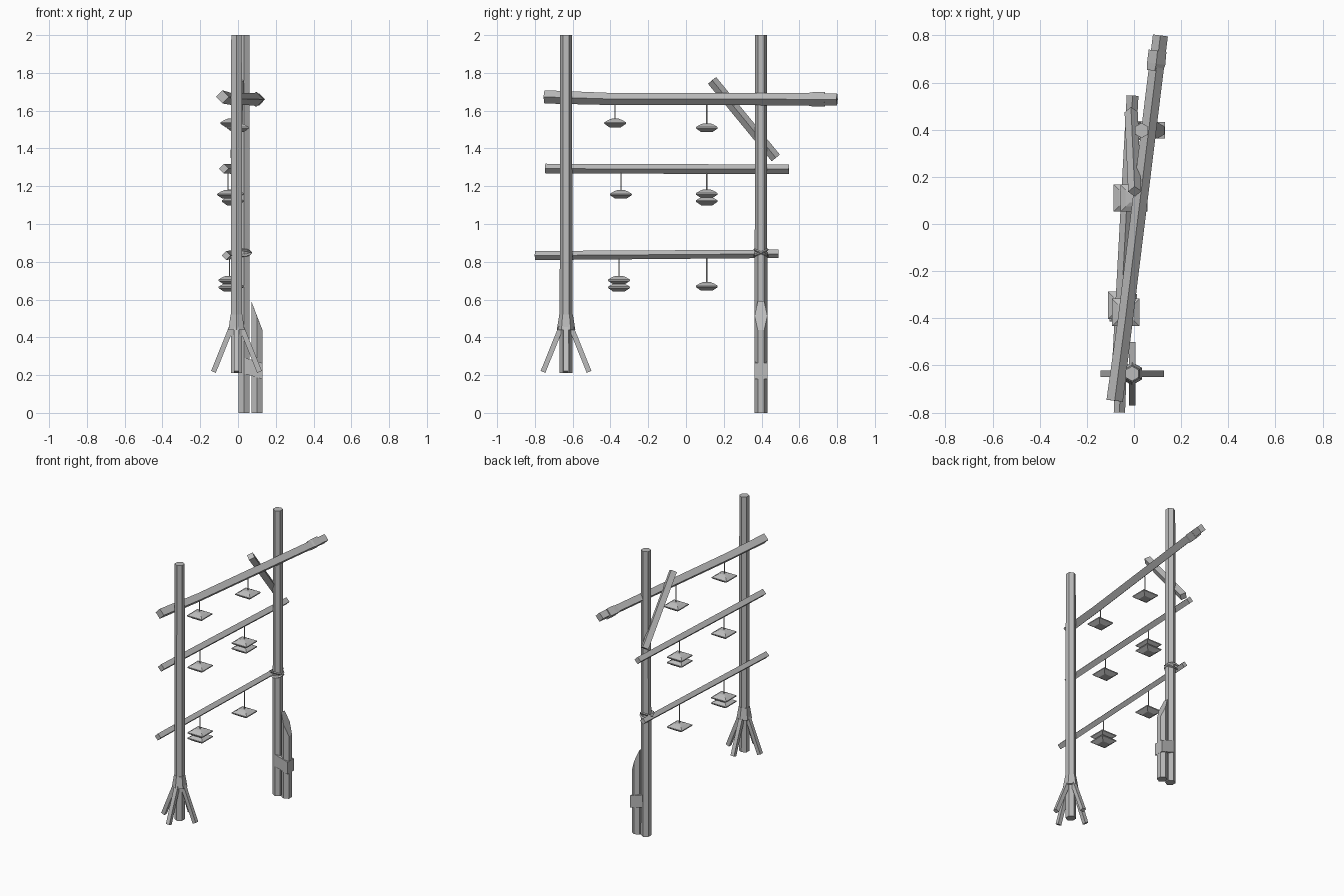
import bpy, bmesh
from math import cos, sin, pi, sqrt
from mathutils import Vector, Matrix

cube = bpy.data.objects.get("Cube")
if cube:
    bpy.data.objects.remove(cube, do_unlink=True)

grey = bpy.data.materials.new("plain_grey")
grey.use_nodes = True
grey.diffuse_color = (0.5, 0.5, 0.5, 1)
grey.node_tree.nodes["Principled BSDF"].inputs["Base Color"].default_value = (0.5, 0.5, 0.5, 1)


def finish(name, bm):
    bmesh.ops.recalc_face_normals(bm, faces=bm.faces[:])
    mesh = bpy.data.meshes.new(name)
    bm.to_mesh(mesh)
    bm.free()
    mesh.materials.append(grey)
    obj = bpy.data.objects.new(name, mesh)
    bpy.context.collection.objects.link(obj)
    return obj


def pole(name, points, radii, sides=6, phase=pi / 2):
    """Closed prism swept along points with one radius per point."""
    pts = [Vector(p) for p in points]
    d = (pts[-1] - pts[0]).normalized()
    ref = Vector((0, 1, 0)) if abs(d.z) > 0.99 else Vector((0, 0, 1))
    side = d.cross(ref).normalized()
    up = side.cross(d)
    bm = bmesh.new()
    rings = []
    for p, r in zip(pts, radii):
        angles = [phase + 2 * pi * i / sides for i in range(sides)]
        rings.append([bm.verts.new(p + r * (cos(a) * side + sin(a) * up)) for a in angles])
    for a, b in zip(rings, rings[1:]):
        for i in range(sides):
            j = (i + 1) % sides
            bm.faces.new((a[i], a[j], b[j], b[i]))
    bm.faces.new(rings[0])
    bm.faces.new(rings[-1])
    return finish(name, bm)


# Upright posts
FX, FY = -0.008, -0.635
BX, BY = 0.032, 0.397
pole("front_post", [(FX, FY, 0.21), (FX, FY, 2)], [0.034, 0.032])
pole("back_post", [(BX, BY, 0), (BX, BY, 2)], [0.034, 0.032])

# Flared collar and splayed feet of the front post
pole("front_collar", [(FX, FY, 0.44), (FX, FY, 0.52)], [0.049, 0.036])
for label, dx, dy in (("left", 1, 0), ("right", -1, 0), ("front", 0, -1), ("back", 0, 1)):
    start = (FX + 0.026 * dx, FY + 0.026 * dy, 0.455)
    end = (FX + 0.122 * dx, FY + 0.122 * dy, 0.217)
    pole(label + "_foot", [start, end], [0.019, 0.019], 4, pi / 4)

# Short support post with slanted top, strapped to the back post
support = pole("support_post", [(0.1, BY, 0), (0.1, BY, 0.5)], [0.034, 0.034])
for v in support.data.vertices:
    if v.co.z > 0.4:
        v.co.z = 0.515 - 2.6 * (v.co.x - 0.1)
bm = bmesh.new()
bmesh.ops.create_cube(bm, size=1, matrix=Matrix.Translation((0.083, BY, 0.235))
                      @ Matrix.Diagonal((0.095, 0.07, 0.085, 1)))
for v in bm.verts:
    v.co.z -= 0.3 * (v.co.x - 0.083)
finish("support_strap", bm)

# Cross beams
pole("top_beam", [(-0.082, -0.75, 1.673), (-0.036, -0.4, 1.662), (0.112, 0.8, 1.66)],
     [0.035, 0.032, 0.032], 4)
pole("beam_knot", [(0.088, 0.65, 1.66), (0.094, 0.68, 1.66), (0.1, 0.735, 1.66)],
     [0.034, 0.039, 0.038], 4)
pole("middle_beam", [(-0.075, -0.745, 1.293), (-0.006, 0.545, 1.29)], [0.026, 0.025], 4)
pole("lower_beam", [(-0.062, -0.8, 0.833), (-0.008, 0.49, 0.842)], [0.024, 0.022], 4)
pole("diagonal_brace", [(0.003, 0.138, 1.76), (-0.012, 0.475, 1.35)], [0.028, 0.028], 4)

# Crossed rope loops binding the lower beam to the back post
for k, tilt in enumerate((0.45, -0.45)):
    bm = bmesh.new()
    n, m = 12, 4
    loop = []
    for i in range(n):
        a = 2 * pi * i / n
        ring = []
        for j in range(m):
            b = 2 * pi * j / m
            w = 0.007 * cos(b)
            y = (0.034 + w) * sin(a)
            ring.append(bm.verts.new((0.022 + (0.046 + w) * cos(a), BY + y,
                                      0.848 + tilt * y + 0.007 * sin(b))))
        loop.append(ring)
    for i in range(n):
        p, q = loop[i], loop[(i + 1) % n]
        for j in range(m):
            bm.faces.new((p[j], p[(j + 1) % m], q[(j + 1) % m], q[j]))
    finish(f"rope_loop_{k + 1}", bm)

# Hanging faceted plates: x, y, beam height, plate heights
hangers = (
    (-0.035, -0.375, 1.65, [1.535]),
    (0.0, 0.11, 1.65, [1.51]),
    (-0.052, -0.345, 1.28, [1.157]),
    (-0.028, 0.11, 1.28, [1.16, 1.122]),
    (-0.045, -0.355, 0.83, [0.703, 0.665]),
    (-0.027, 0.11, 0.83, [0.67]),
)
profile = ((-0.023, 0.03), (-0.004, 0.058), (0.003, 0.058), (0.016, 0.036), (0.023, 0.018))
for k, (x, y, top, heights) in enumerate(hangers):
    pole(f"string_{k + 1}", [(x, y, min(heights)), (x, y, top)], [0.003, 0.003])
    for n, z in enumerate(heights):
        pole(f"hanging_plate_{k + 1}_{n + 1}", [(x, y, z + dz) for dz, _ in profile],
             [r * sqrt(2) for _, r in profile], 4, pi / 4)
